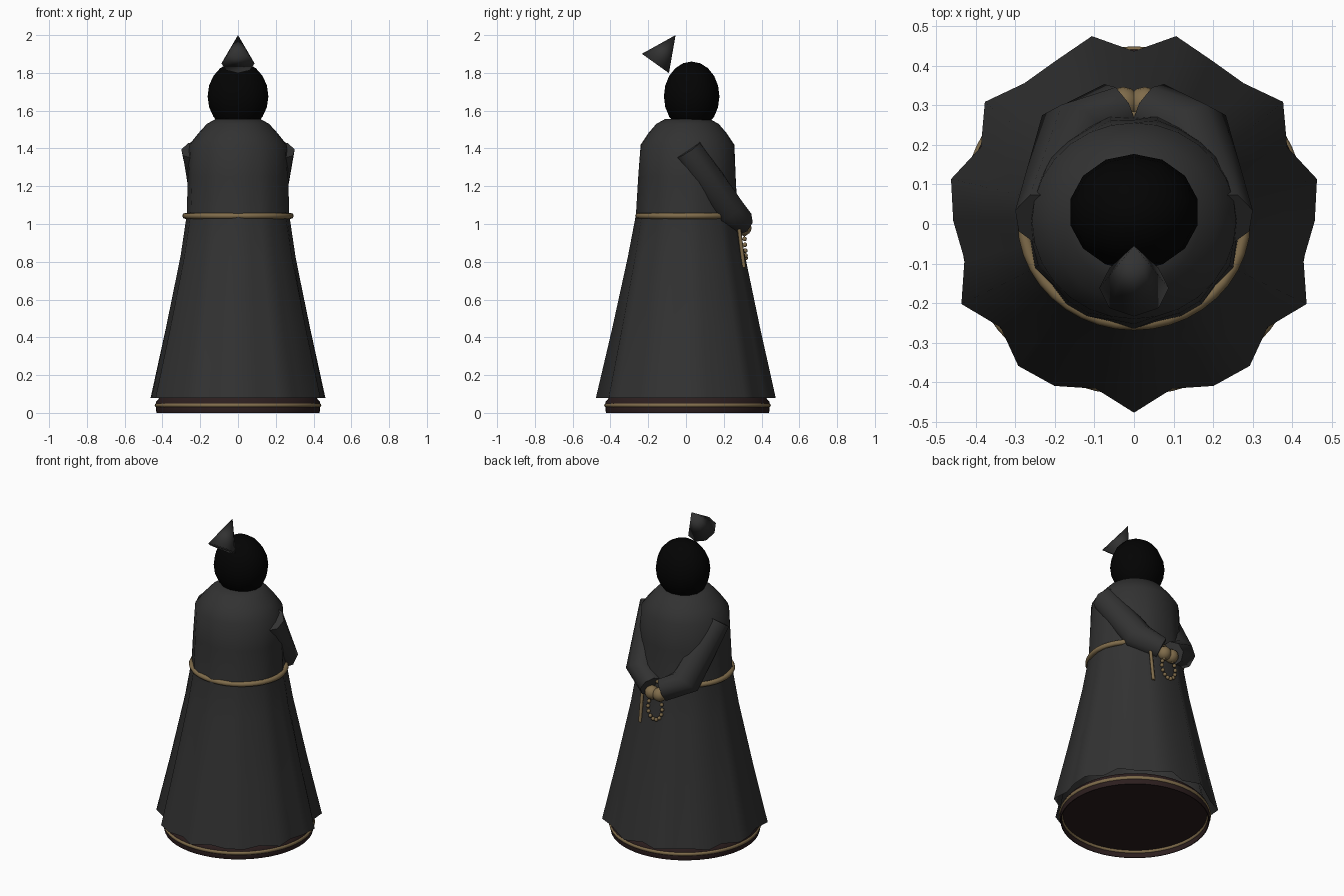
import bpy, bmesh, math
from mathutils import Vector, Matrix

if "Cube" in bpy.data.objects:
    bpy.data.objects.remove(bpy.data.objects["Cube"])

CY = 0.008  # body axis offset in y


def material(name, r, g, b):
    m = bpy.data.materials.new(name)
    m.use_nodes = True
    m.diffuse_color = (r, g, b, 1)
    m.node_tree.nodes["Principled BSDF"].inputs["Base Color"].default_value = (r, g, b, 1)
    return m


CLOTH = material("charcoal cloth", 0.032, 0.032, 0.032)
BLACK = material("black", 0.001, 0.001, 0.001)
GOLD = material("old gold", 0.215, 0.15, 0.07)
WOOD = material("dark wood", 0.025, 0.013, 0.013)


def finish(name, bm, mat, angle=60):
    bmesh.ops.recalc_face_normals(bm, faces=bm.faces)
    mesh = bpy.data.meshes.new(name)
    bm.to_mesh(mesh)
    bm.free()
    ob = bpy.data.objects.new(name, mesh)
    bpy.context.collection.objects.link(ob)
    mesh.materials.append(mat)
    bpy.ops.object.select_all(action='DESELECT')
    ob.select_set(True)
    bpy.context.view_layer.objects.active = ob
    bpy.ops.object.shade_smooth_by_angle(angle=math.radians(angle))


def loft(bm, rings, cap_start=True, closed=False):
    """Skin a list of point rings."""
    loops = [[bm.verts.new(p) for p in ring] for ring in rings]
    pairs = list(zip(loops, loops[1:]))
    if closed:
        pairs.append((loops[-1], loops[0]))
    for a, b in pairs:
        n = len(a)
        for i in range(n):
            bm.faces.new((a[i], a[(i + 1) % n], b[(i + 1) % n], b[i]))
    if not closed:
        bm.faces.new(loops[-1])
        if cap_start:
            bm.faces.new(loops[0])


def lathe_ring(z, r, fold=0, sides=28, sx=1):
    ring = []
    for k in range(sides):
        t = math.tau * k / sides
        rr = r + fold * math.cos(11 * t)
        ring.append((sx * rr * math.sin(t), CY - rr * math.cos(t), z))
    return ring


def tube(bm, points, radii, sides=8):
    pts = [Vector(p) for p in points]
    rings = []
    for i, p in enumerate(pts):
        d = (pts[min(i + 1, len(pts) - 1)] - pts[max(i - 1, 0)]).normalized()
        u = d.cross(Vector((0, 0, 1))).normalized()
        v = d.cross(u)
        rings.append([p + radii[i] * (u * math.cos(math.tau * k / sides)
                                      + v * math.sin(math.tau * k / sides))
                      for k in range(sides)])
    loft(bm, rings)


def hoop(name, z, rx, ry, minor, sides=40):
    bm = bmesh.new()
    rings = []
    for k in range(sides):
        t = math.tau * k / sides
        ring = []
        for j in range(8):
            a = math.tau * j / 8
            o = minor * math.cos(a)
            ring.append(((rx + o) * math.cos(t), CY + (ry + o) * math.sin(t),
                         z + minor * math.sin(a)))
        rings.append(ring)
    loft(bm, rings, closed=True)
    finish(name, bm, GOLD)


def ball(bm, centre, scale, u, v):
    m = Matrix.Translation(centre) @ Matrix.Diagonal((*scale, 1))
    bmesh.ops.create_uvsphere(bm, u_segments=u, v_segments=v, radius=1, matrix=m)


# Base plinth, recessed underneath, with gold band
bm = bmesh.new()
loft(bm, [lathe_ring(z, r, sides=48) for z, r in
          ((0.045, 0.424), (0, 0.426), (0, 0.431), (0.015, 0.435), (0.06, 0.433), (0.08, 0.415))])
finish("base", bm, WOOD, 40)
hoop("base_band", 0.04, 0.429, 0.429, 0.012, 56)

# Pleated robe, open at the hem
bm = bmesh.new()
profile = ((0.08, 0.457, 0.028, 1), (0.45, 0.38, 0.018, 1),
           (0.83, 0.304, 0.011, 1), (1.05, 0.266, 0.007, 1.02),
           (1.25, 0.258, 0.003, 1.03), (1.42, 0.248, 0, 1.04),
           (1.48, 0.208, 0, 1.01), (1.53, 0.165, 0, 1), (1.555, 0.12, 0, 1))
loft(bm, [lathe_ring(z, r, f, sx=s) for z, r, f, s in profile], cap_start=False)
finish("robe", bm, CLOTH)

# Rope belt
hoop("belt", 1.043, 0.279, 0.261, 0.016)

# Head
bm = bmesh.new()
ball(bm, (0, 0.03, 1.676), (0.165, 0.147, 0.184), 14, 10)
finish("head", bm, BLACK)

# Pointed hood tip
bm = bmesh.new()
apex = Vector((0, -0.055, 2.0))
base = Vector((0, -0.162, 1.85))
side = Vector((1, 0, 0))
up = (apex - base).normalized().cross(side)
rim = [bm.verts.new(base + 0.088 * (side * math.cos(k * math.pi / 4) + up * math.sin(k * math.pi / 4)))
       for k in range(8)]
tip = bm.verts.new(apex)
bm.faces.new(rim)
for k in range(8):
    bm.faces.new((rim[k], rim[(k + 1) % 8], tip))
finish("hood_tip", bm, CLOTH, 150)

# Sleeves and clasped hands
for label, s in (("left", 1), ("right", -1)):
    bm = bmesh.new()
    tube(bm, [(0.222 * s, 0.01, 1.395), (0.155 * s, 0.225, 1.07), (0.04 * s, 0.29, 1.008)],
         [0.082, 0.092, 0.073])
    finish(label + "_sleeve", bm, CLOTH)
    bm = bmesh.new()
    ball(bm, (0.027 * s, 0.305, 0.98), (0.042, 0.042, 0.042), 12, 8)
    finish(label + "_hand", bm, GOLD)

# Hanging rope end
bm = bmesh.new()
tube(bm, [(0.11, 0.278, 1.0), (0.11, 0.307, 0.77)], [0.01, 0.01])
finish("rope_end", bm, GOLD)

# Prayer beads
bm = bmesh.new()
for k in range(14):
    t = math.tau * k / 14
    z = 0.89 + 0.072 * math.sin(t)
    ball(bm, (0.05 * math.cos(t), 0.312 - 0.06 * (z - 0.89), z), (0.012,) * 3, 8, 6)
finish("prayer_beads", bm, GOLD)
